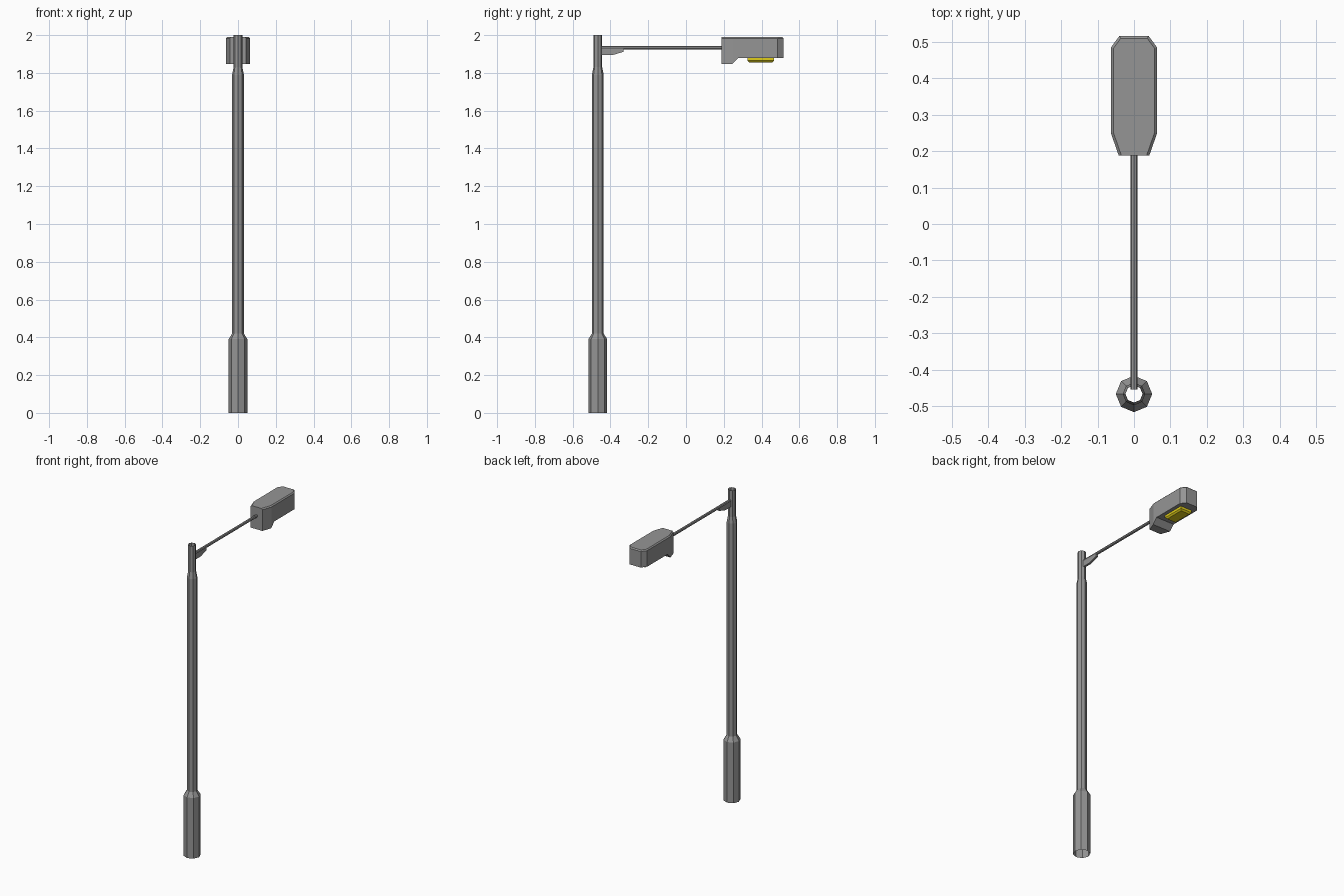
import bpy, bmesh, math
from mathutils import Vector

if "Cube" in bpy.data.objects:
    bpy.data.objects.remove(bpy.data.objects["Cube"])


def material(name, rgb):
    m = bpy.data.materials.new(name)
    m.diffuse_color = (*rgb, 1)
    m.use_nodes = True
    m.node_tree.nodes["Principled BSDF"].inputs["Base Color"].default_value = m.diffuse_color
    return m


GREY = material("grey metal", (0.3, 0.3, 0.3))
YELLOW = material("yellow lamp", (0.75, 0.62, 0.01))
POLE_Y = -0.467


def finish(bm, name, mat):
    bmesh.ops.recalc_face_normals(bm, faces=bm.faces)
    me = bpy.data.meshes.new(name)
    bm.to_mesh(me)
    bm.free()
    me.materials.append(mat)
    ob = bpy.data.objects.new(name, me)
    bpy.context.collection.objects.link(ob)
    return ob


def side_prism(profile, half_width):
    """Extrude a (y, z) profile across x."""
    bm = bmesh.new()
    face = bm.faces.new([bm.verts.new((-half_width, y, z)) for y, z in profile])
    ext = bmesh.ops.extrude_face_region(bm, geom=[face])
    verts = [g for g in ext["geom"] if isinstance(g, bmesh.types.BMVert)]
    bmesh.ops.translate(bm, vec=(2 * half_width, 0, 0), verts=verts)
    bmesh.ops.recalc_face_normals(bm, faces=bm.faces)
    return bm


# Pole: open eight-sided tube with a thick base and a slim tip
bm = bmesh.new()
rings = []
for r, z in [(0.05, 0), (0.05, 0.39), (0.031, 0.42), (0.031, 1.79), (0.0235, 1.83), (0.0235, 2)]:
    rings.append([bm.verts.new((r * math.cos(i * math.pi / 4),
                                POLE_Y + r * math.sin(i * math.pi / 4), z)) for i in range(8)])
for a, b in zip(rings, rings[1:]):
    for i in range(8):
        j = (i + 1) % 8
        bm.faces.new((a[i], a[j], b[j], b[i]))
finish(bm, "pole", GREY)

# Arm: thin eight-sided rod along y
bm = bmesh.new()
bmesh.ops.create_cone(bm, cap_ends=True, segments=8, radius1=0.009, radius2=0.009, depth=0.655)
for v in bm.verts:
    x, y, z = v.co
    v.co = (x, z - 0.1275, y + 1.933)
finish(bm, "arm", GREY)

# Bracket: small wedge under the arm
bm = side_prism([(-0.448, 1.93), (-0.33, 1.93), (-0.33, 1.912), (-0.39, 1.894), (-0.448, 1.894)], 0.007)
finish(bm, "arm_bracket", GREY)

# Lamp head: side profile with its corners cut in plan, then a chamfered top rim
bm = side_prism([(0.188, 1.847), (0.246, 1.847), (0.278, 1.88), (0.517, 1.88),
                 (0.517, 1.99), (0.188, 1.99)], 0.0635)
for (x1, y1), (x2, y2) in [((0.042, 0.188), (0.0635, 0.25)), ((0.0635, 0.485), (0.04, 0.517))]:
    for s in (1, -1):
        bmesh.ops.bisect_plane(bm, geom=bm.verts[:] + bm.edges[:] + bm.faces[:],
                               plane_co=(s * x1, y1, 0),
                               plane_no=Vector((s * (y2 - y1), x1 - x2, 0)),
                               clear_outer=True)
        bmesh.ops.holes_fill(bm, edges=[e for e in bm.edges if e.is_boundary])
rim = [e for e in bm.edges if all(v.co.z > 1.989 for v in e.verts)
       and not all(v.co.y < 0.19 for v in e.verts)]
bmesh.ops.bevel(bm, geom=rim, offset=0.007, segments=1, affect='EDGES')
finish(bm, "lamp_head", GREY)

# Light: yellow box below the head with a chamfered lower rim
bm = bmesh.new()
bmesh.ops.create_cube(bm, size=1)
for v in bm.verts:
    v.co = (v.co.x * 0.08, v.co.y * 0.142 + 0.396, v.co.z * 0.034 + 1.873)
low = [e for e in bm.edges if all(v.co.z < 1.87 for v in e.verts)]
bmesh.ops.bevel(bm, geom=low, offset=0.009, segments=1, affect='EDGES')
finish(bm, "light", YELLOW)
